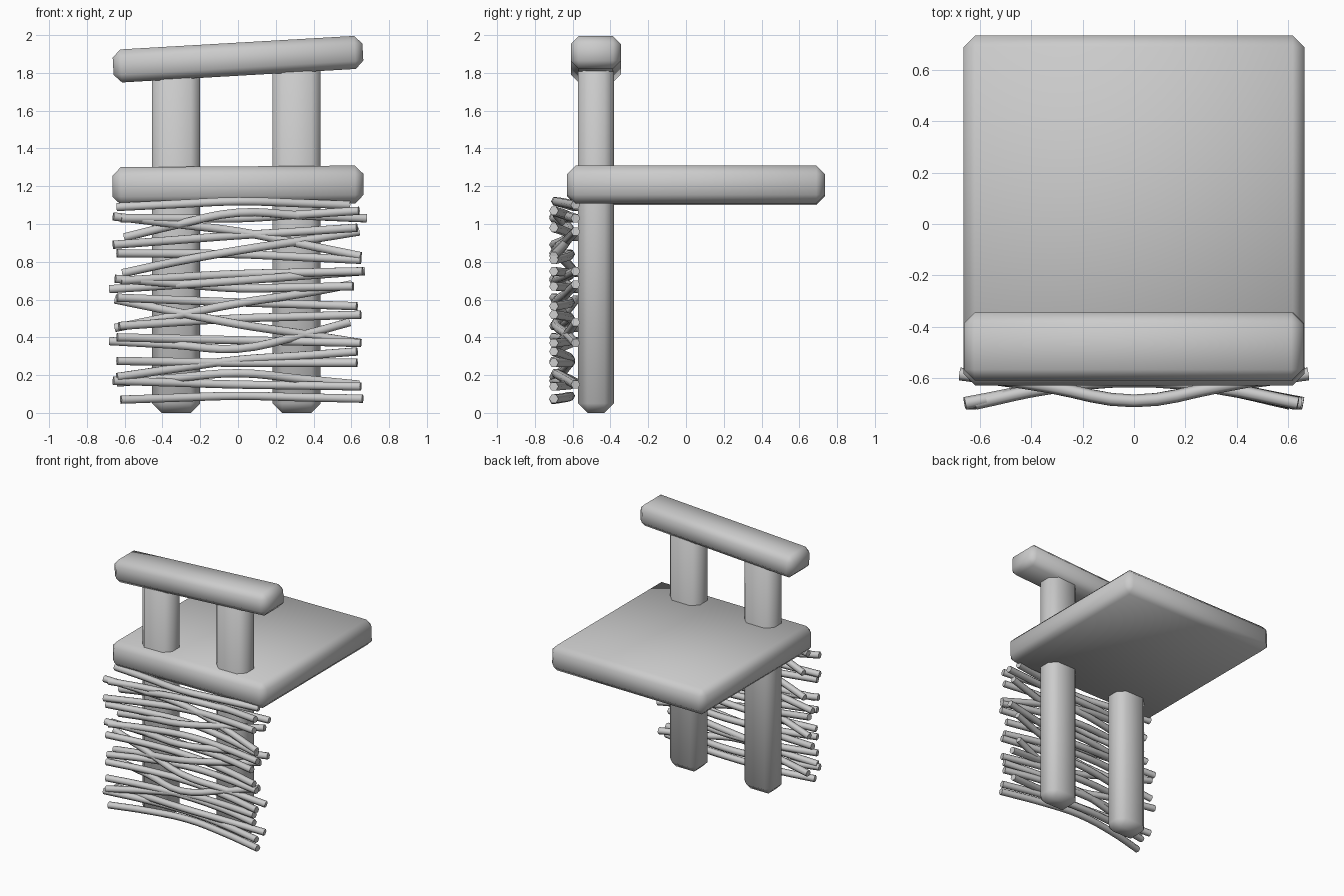
import bpy, bmesh, math

if "Cube" in bpy.data.objects:
    bpy.data.objects.remove(bpy.data.objects["Cube"])


def beam(name, lo, hi, chamfer, tilt=0.0, segments=1):
    """Chamfered, soft-shaded block between two corners, tilted about y."""
    size = [b - a for a, b in zip(lo, hi)]
    bm = bmesh.new()
    bmesh.ops.create_cube(bm, size=1)
    bmesh.ops.scale(bm, vec=size, verts=bm.verts)
    bmesh.ops.bevel(bm, geom=bm.edges[:], offset=chamfer, segments=segments,
                    profile=0.5, affect='EDGES')
    for f in bm.faces:
        f.smooth = True
    mesh = bpy.data.meshes.new(name)
    bm.to_mesh(mesh)
    bm.free()
    ob = bpy.data.objects.new(name, mesh)
    ob.location = [(a + b) / 2 for a, b in zip(lo, hi)]
    ob.rotation_euler[1] = -math.radians(tilt)
    bpy.context.collection.objects.link(ob)
    return ob


def twig(name, x0, z0, zm, x1, z1, depth):
    """Bent stick: height eases between three levels, depth weaves in and out."""
    end, quarter, mid = depth
    pts = [(x0, end, z0), (-0.33, quarter, (z0 + zm) / 2), (0, mid, zm),
           (0.33, quarter, (z1 + zm) / 2), (x1, end, z1)]
    cu = bpy.data.curves.new(name, 'CURVE')
    cu.dimensions = '3D'
    cu.bevel_depth = 0.025
    cu.bevel_resolution = 1
    cu.resolution_u = 4
    cu.use_fill_caps = True
    sp = cu.splines.new('BEZIER')
    sp.bezier_points.add(len(pts) - 1)
    for bp, co in zip(sp.bezier_points, pts):
        bp.co = co
        bp.handle_left_type = bp.handle_right_type = 'AUTO'
    ob = bpy.data.objects.new(name, cu)
    bpy.context.collection.objects.link(ob)


# seat slab
beam("seat", (-0.665, -0.63, 1.105), (0.665, 0.735, 1.305), 0.045, 0.4)

# two posts running from the ground up into the top rail
beam("left_post", (-0.455, -0.572, 0), (-0.2, -0.382, 1.86), 0.05)
beam("right_post", (0.183, -0.572, 0), (0.438, -0.382, 1.9), 0.05)

# slanted top rail
beam("top_rail", (-0.662, -0.61, 1.785), (0.662, -0.345, 1.96), 0.042, 3.3)

# woven twigs: x start, z start, z middle, x end, z end
outward = (-0.585, -0.635, -0.69)
inward = (-0.70, -0.64, -0.612)
bulging = [
    (-0.64, 0.16, 0.21, 0.64, 0.15),
    (-0.68, 0.38, 0.34, 0.59, 0.48),
    (-0.65, 0.45, 0.58, 0.60, 0.68),
    (-0.61, 0.74, 0.86, 0.64, 0.96),
    (-0.60, 0.93, 1.06, 0.68, 1.03),
    (-0.64, 1.09, 1.12, 0.59, 1.10),
    (-0.65, 0.60, 0.47, 0.65, 0.37),
    (-0.68, 0.655, 0.70, 0.67, 0.75),
]
hollow = [
    (-0.62, 0.07, 0.09, 0.66, 0.075),
    (-0.66, 0.17, 0.15, 0.65, 0.14),
    (-0.64, 0.275, 0.265, 0.63, 0.265),
    (-0.64, 0.19, 0.28, 0.63, 0.325),
    (-0.64, 0.40, 0.385, 0.65, 0.37),
    (-0.63, 0.46, 0.50, 0.65, 0.52),
    (-0.64, 0.61, 0.585, 0.63, 0.565),
    (-0.65, 0.71, 0.66, 0.61, 0.67),
    (-0.62, 0.70, 0.735, 0.66, 0.75),
    (-0.64, 0.845, 0.84, 0.65, 0.81),
    (-0.66, 0.89, 0.94, 0.63, 0.98),
    (-0.66, 1.04, 0.96, 0.65, 0.83),
    (-0.62, 1.03, 1.03, 0.64, 1.07),
]
for i, t in enumerate(bulging):
    twig(f"bulging_twig_{i}", *t, outward)
for i, t in enumerate(hollow):
    twig(f"hollow_twig_{i}", *t, inward)
